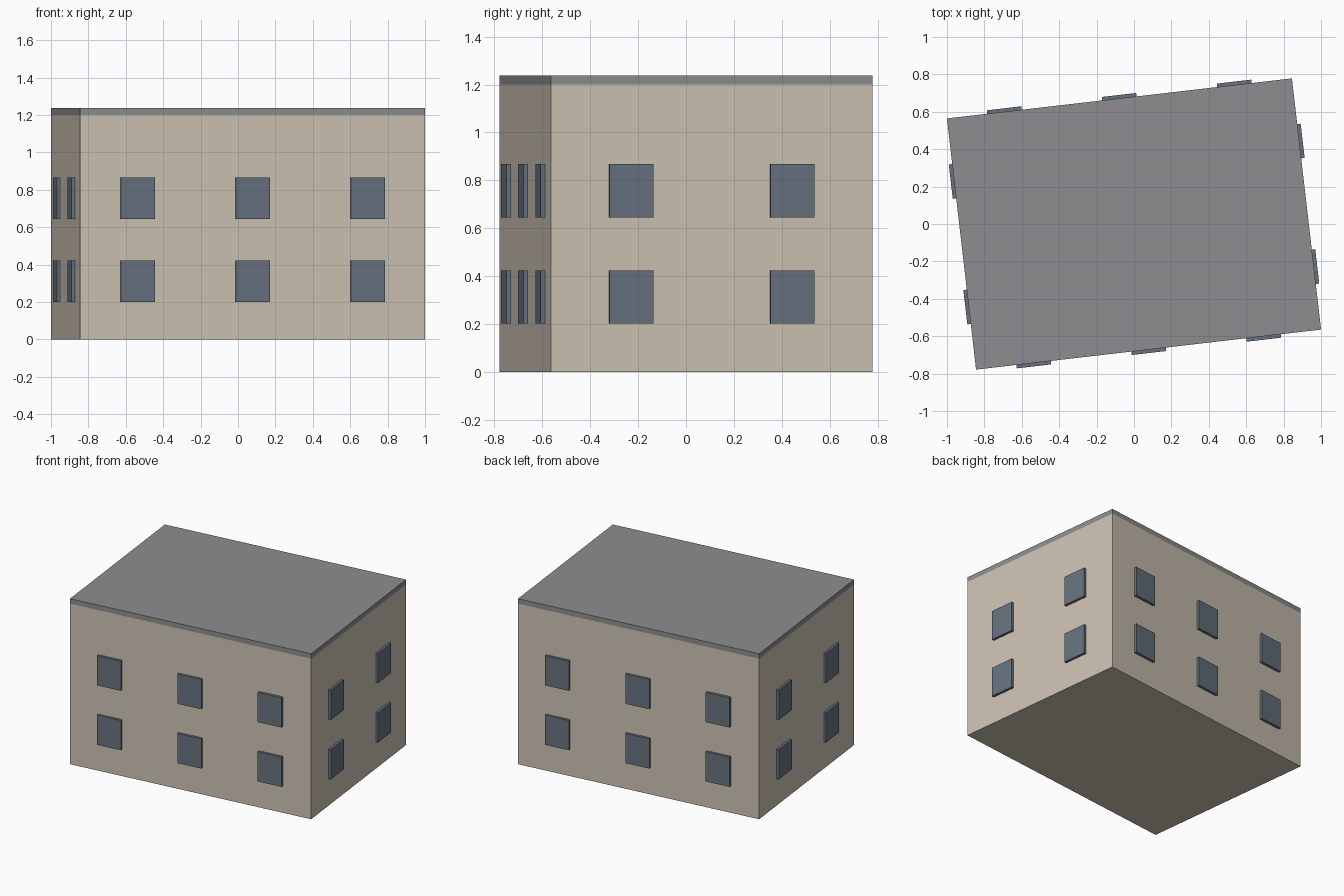
import bpy
import math
from mathutils import Matrix, Vector

if "Cube" in bpy.data.objects:
    bpy.data.objects.remove(bpy.data.objects["Cube"])

W, D = 1.857, 1.352            # building footprint
WALL_H, ROOF_H = 1.2, 0.037
WIN_W, WIN_H, WIN_T = 0.185, 0.222, 0.037
TURN = Matrix.Rotation(math.radians(6.62), 4, 'Z')


def material(name, color):
    m = bpy.data.materials.new(name)
    m.diffuse_color = (*color, 1)
    m.use_nodes = True
    m.node_tree.nodes["Principled BSDF"].inputs["Base Color"].default_value = m.diffuse_color
    return m


wall_mat = material("beige_wall", (0.61, 0.54, 0.45))
roof_mat = material("grey_roof", (0.27, 0.27, 0.28))
glass_mat = material("blue_grey_glass", (0.136, 0.171, 0.212))


def box(name, size, center, mat, angle=0.0):
    """Box in building space, turned with the whole building."""
    bpy.ops.mesh.primitive_cube_add(size=1)
    ob = bpy.context.object
    ob.name = name
    ob.data.transform(TURN @ Matrix.Translation(Vector(center))
                      @ Matrix.Rotation(angle, 4, 'Z')
                      @ Matrix.Diagonal((*size, 1)))
    ob.data.materials.append(mat)
    return ob


# Body and flat roof slab
box("walls", (W, D, WALL_H), (0, 0, WALL_H / 2), wall_mat)
box("roof", (W, D, ROOF_H), (0, 0, WALL_H + ROOF_H / 2), roof_mat)

# Two floors of windows, half sunk into the walls
for z in (0.312, 0.756):
    for side in (-1, 1):
        for col in (-1, 0, 1):
            box("long_side_window", (WIN_W, WIN_T, WIN_H),
                (col * W / 3, side * D / 2, z), glass_mat)
        for col in (-1, 1):
            box("short_side_window", (WIN_W, WIN_T, WIN_H),
                (side * W / 2, col * D / 4, z), glass_mat, math.pi / 2)
